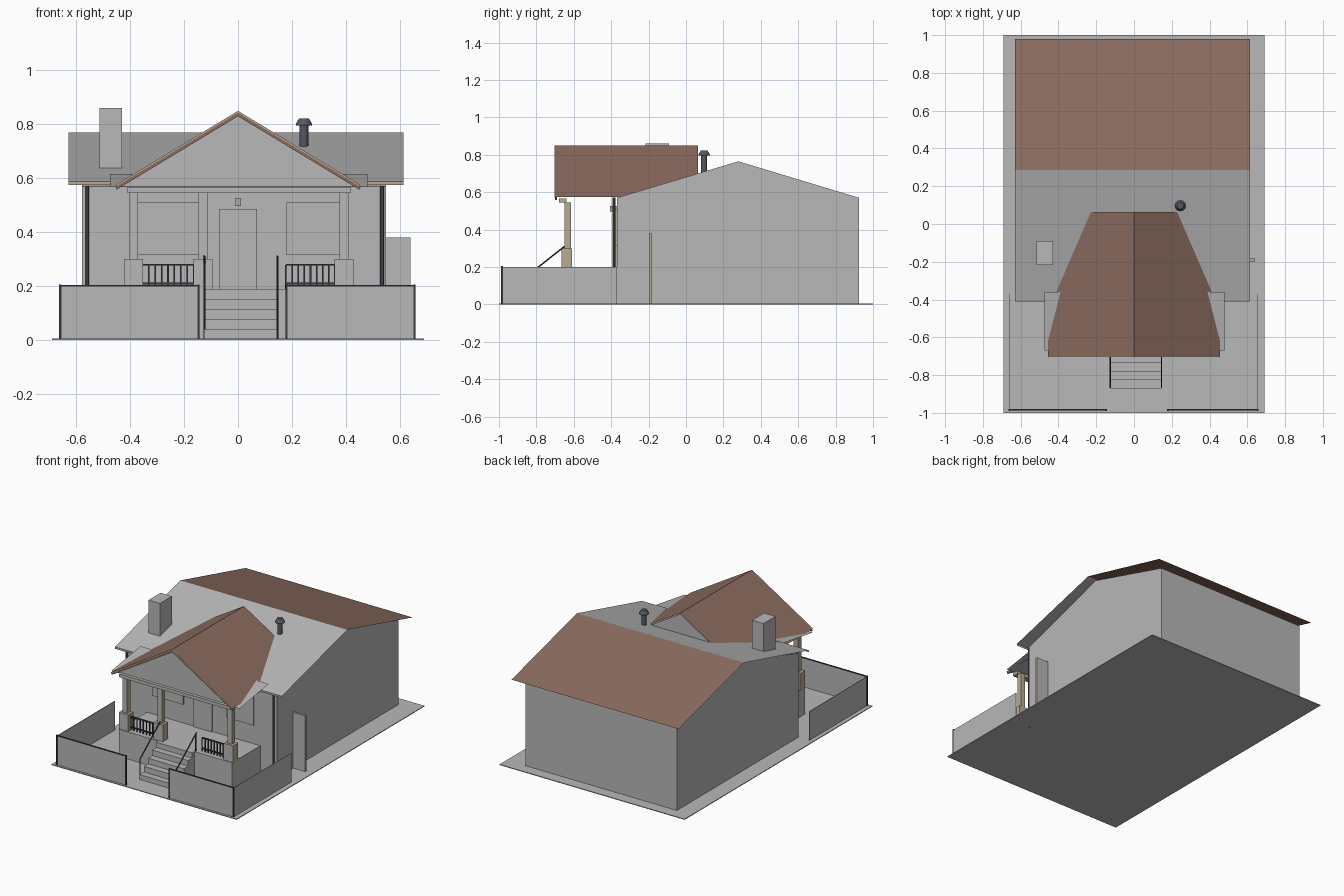
import bpy, bmesh, math
from mathutils import Vector

old = bpy.data.objects.get("Cube")
if old:
    bpy.data.objects.remove(old, do_unlink=True)


def material(name, r, g, b):
    m = bpy.data.materials.new(name)
    m.use_nodes = True
    m.diffuse_color = (r, g, b, 1)
    m.node_tree.nodes["Principled BSDF"].inputs["Base Color"].default_value = (r, g, b, 1)
    return m


GREY = material("plain grey", 0.48, 0.48, 0.48)
BROWN = material("roof brown", 0.26, 0.15, 0.115)
TAN = material("tan timber", 0.48, 0.41, 0.30)
DARK = material("dark iron", 0.04, 0.043, 0.05)
STEEL = material("flue steel", 0.09, 0.10, 0.12)


def finish(name, bm, mats, rule=None):
    """Turn a bmesh into an object; rule picks a material index from a face normal."""
    bm.normal_update()
    if rule:
        for f in bm.faces:
            f.material_index = rule(f.normal)
    mesh = bpy.data.meshes.new(name)
    bm.to_mesh(mesh)
    bm.free()
    for m in mats:
        mesh.materials.append(m)
    ob = bpy.data.objects.new(name, mesh)
    bpy.context.collection.objects.link(ob)
    return ob


def box(name, x, y, z, *mats, rule=None):
    bm = bmesh.new()
    bmesh.ops.create_cube(bm, size=1)
    for v in bm.verts:
        v.co = [lo + (c + 0.5) * (hi - lo) for c, (lo, hi) in zip(v.co, (x, y, z))]
    return finish(name, bm, mats, rule)


def sheet(name, mat, *points):
    bm = bmesh.new()
    bm.faces.new([bm.verts.new(p) for p in points])
    return finish(name, bm, [mat])


def prism(name, mat, profile, move):
    """Extrude a flat outline of 3D points along a vector."""
    bm = bmesh.new()
    face = bm.faces.new([bm.verts.new(p) for p in profile])
    new = bmesh.ops.extrude_face_region(bm, geom=[face])["geom"]
    bmesh.ops.translate(bm, vec=move, verts=[v for v in new if isinstance(v, bmesh.types.BMVert)])
    bmesh.ops.recalc_face_normals(bm, faces=bm.faces)
    return finish(name, bm, [mat])


def rod(name, mat, a, b, r1, r2=None, sides=8):
    a, b = Vector(a), Vector(b)
    bm = bmesh.new()
    bmesh.ops.create_cone(bm, cap_ends=True, segments=sides, radius1=r1,
                          radius2=r1 if r2 is None else r2, depth=(b - a).length)
    bm.transform((b - a).to_track_quat("Z", "Y").to_matrix().to_4x4())
    bmesh.ops.translate(bm, vec=(a + b) / 2, verts=bm.verts)
    return finish(name, bm, [mat])


def front_grey(n):
    return 0 if n.y < -0.5 else 1


def both_grey(n):
    return 0 if abs(n.y) > 0.5 else 1


# Ground and main house body
box("ground", (-0.69, 0.69), (-1, 1), (0, 0.005), GREY)
prism("house_walls", GREY,
      [(-0.58, y, z) for y, z in ((-0.37, 0), (0.925, 0), (0.925, 0.57), (0.28, 0.765), (-0.37, 0.57))],
      (1.13, 0, 0))

# Main roof, one thin sheet per slope
L, R, RIDGE, EAVE = -0.63, 0.615, 0.77, 0.588
sheet("main_roof_front", GREY, (L, -0.41, EAVE), (R, -0.41, EAVE), (R, 0.285, RIDGE), (L, 0.285, RIDGE))
sheet("main_roof_back", BROWN, (R, 0.98, EAVE), (L, 0.98, EAVE), (L, 0.285, RIDGE), (R, 0.285, RIDGE))
sheet("eave_fascia", TAN, (L, -0.41, 0.575), (R, -0.41, 0.575), (R, -0.41, EAVE), (L, -0.41, EAVE))

# Porch roof: low lean-to sheet and a gable over it
sheet("porch_lean_to", GREY, (-0.475, -0.67, 0.567), (0.48, -0.67, 0.567),
      (0.48, -0.36, 0.615), (-0.475, -0.36, 0.615))
for side, s in (("left", 1), ("right", -1)):
    sheet("porch_roof_" + side, BROWN, (0, -0.7, 0.85), (s * 0.455, -0.7, 0.575),
          (s * 0.455, 0.063, 0.575), (0, 0.063, 0.85))
    for part, mat, y, top, low in (("trim", TAN, -0.704, 0, 0.007), ("board", BROWN, -0.70, 0.007, 0.02)):
        prism("rake_%s_%s" % (part, side), mat,
              [(0, y, 0.85 - top), (s * 0.455, y, 0.575 - top),
               (s * 0.45, y, 0.578 - low), (0, y, 0.85 - low)], (0, 0.01, 0))
for name, y in (("gable_front", -0.665), ("gable_back", 0.06)):
    sheet(name, GREY, (-0.45, y, 0.57), (0.45, y, 0.57), (0, y, 0.845))

# Porch floor, steps and beam
box("porch_base", (-0.42, 0.425), (-0.67, -0.37), (0, 0.188), GREY)
for i in range(4):
    box("step_%d" % (i + 1), (-0.125, 0.143), (-0.87 + i * 0.045, -0.67), (0, 0.038 * (i + 1)), GREY)
box("top_landing", (-0.125, 0.143), (-0.692, -0.67), (0, 0.188), GREY)
box("porch_beam", (-0.41, 0.42), (-0.68, -0.64), (0.545, 0.567), GREY, TAN, rule=front_grey)

# Porch columns on square piers
for i, x in enumerate((-0.388, -0.13, 0.393)):
    box("pier_%d" % i, (x - 0.035, x + 0.035), (-0.665, -0.61), (0.18, 0.30), GREY, TAN, rule=front_grey)
    box("column_%d" % i, (x - 0.017, x + 0.017), (-0.65, -0.615), (0.30, 0.545), GREY, TAN, rule=front_grey)

# Porch railings
for side, a, b in (("right", -0.355, -0.165), ("left", 0.178, 0.36)):
    for part, z in (("top", 0.275), ("bottom", 0.205)):
        box("railing_%s_%s" % (part, side), (a, b), (-0.642, -0.632), (z, z + 0.007), DARK)
    for i in range(9):
        x = a + (b - a) * i / 8
        box("baluster_%s_%d" % (side, i), (x - 0.003, x + 0.003), (-0.64, -0.634), (0.188, 0.278), DARK)

# Step handrails
for side, x in (("right", -0.125), ("left", 0.146)):
    rod("handrail_" + side, DARK, (x, -0.865, 0.14), (x, -0.65, 0.31), 0.004, sides=6)
    rod("handrail_post_" + side, DARK, (x, -0.865, 0), (x, -0.865, 0.14), 0.004, sides=6)
    rod("handrail_top_post_" + side, DARK, (x, -0.66, 0.15), (x, -0.66, 0.305), 0.004, sides=6)

# Door, windows and lamp
box("front_door", (-0.07, 0.07), (-0.378, -0.37), (0.188, 0.485), GREY, TAN, rule=front_grey)
box("window_right", (-0.375, -0.145), (-0.378, -0.37), (0.315, 0.51), GREY, TAN, rule=front_grey)
box("window_left", (0.18, 0.38), (-0.378, -0.37), (0.315, 0.51), GREY, TAN, rule=front_grey)
box("porch_lamp", (-0.012, 0.012), (-0.405, -0.37), (0.497, 0.527), TAN)

# Downpipes and side gate
for side, x in (("right", -0.56), ("left", 0.535)):
    rod("downpipe_" + side, STEEL, (x, -0.385, 0), (x, -0.385, 0.572), 0.007)
box("side_gate", (0.55, 0.64), (-0.198, -0.183), (0, 0.38), GREY, TAN, rule=both_grey)

# Garden fence panels with iron rails and posts
for side, a, b, corner in (("right", -0.66, -0.147, -0.66), ("left", 0.18, 0.655, 0.655)):
    box("fence_front_" + side, (a, b), (-0.986, -0.982), (0, 0.2), GREY)
    box("fence_rail_" + side, (a, b), (-0.988, -0.98), (0.198, 0.204), DARK)
    for i, x in enumerate((a, b)):
        box("fence_post_%s_%d" % (side, i), (x - 0.004, x + 0.004), (-0.989, -0.979), (0, 0.206), DARK)
    box("fence_side_" + side, (corner - 0.002, corner + 0.002), (-0.982, -0.37), (0, 0.2), GREY)

# Chimney and metal flue
box("chimney", (-0.515, -0.43), (-0.217, -0.09), (0.62, 0.86), GREY)
rod("flue_pipe", STEEL, (0.245, 0.097, 0.68), (0.245, 0.097, 0.80), 0.016, sides=12)
rod("flue_cap_lower", STEEL, (0.245, 0.097, 0.795), (0.245, 0.097, 0.802), 0.03, sides=12)
rod("flue_cap", STEEL, (0.245, 0.097, 0.802), (0.245, 0.097, 0.822), 0.03, 0.018, sides=12)
